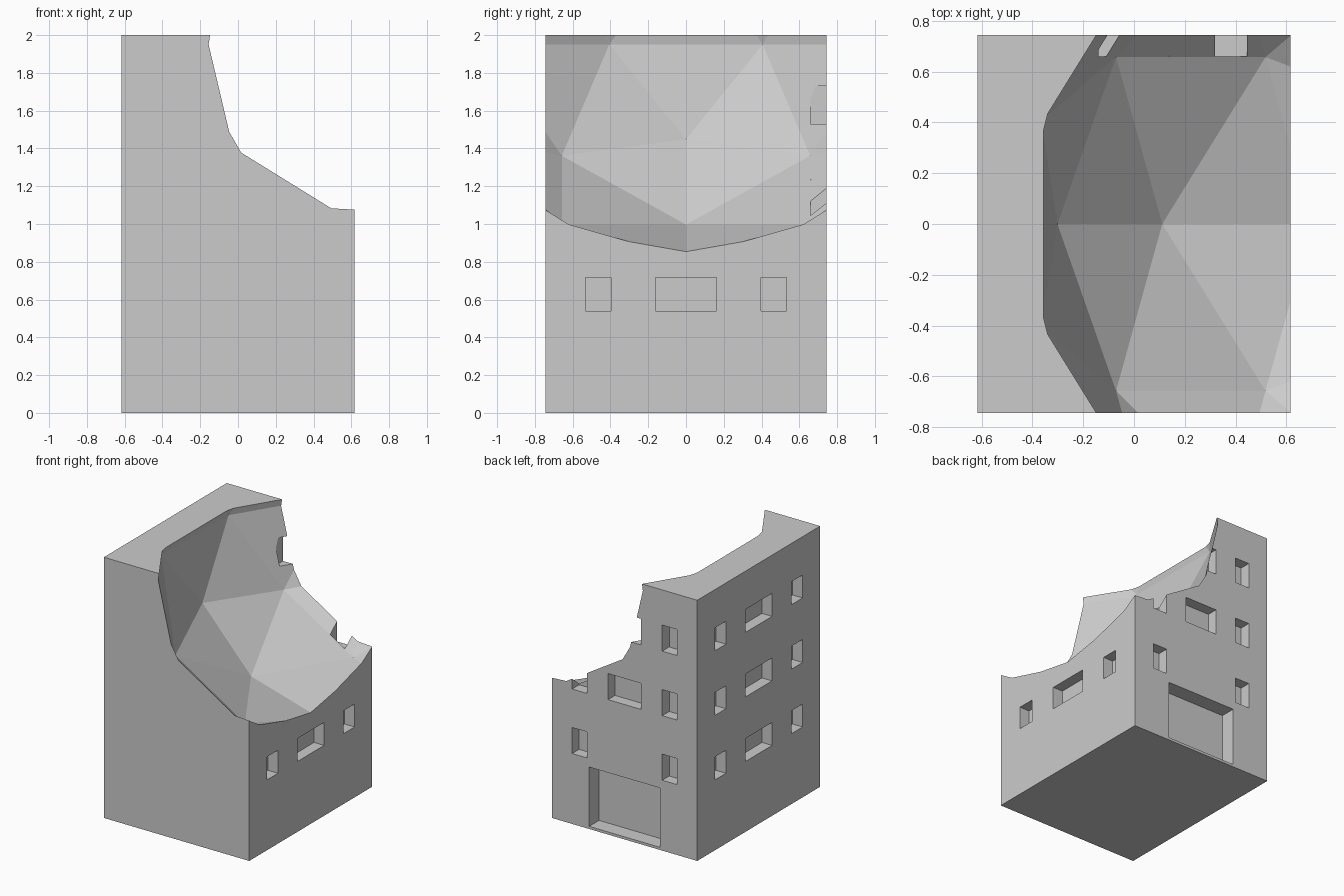
import bpy
import bmesh
from mathutils import Matrix, Vector

if "Cube" in bpy.data.objects:
    bpy.data.objects.remove(bpy.data.objects["Cube"])

HX, HY, H = 0.617, 0.745, 2.0


def add_box(bm, lo, hi):
    lo, hi = Vector(lo), Vector(hi)
    m = Matrix.Translation((lo + hi) / 2) @ Matrix.Diagonal((*(hi - lo), 1))
    bmesh.ops.create_cube(bm, size=1, matrix=m)


def make(name, bm):
    me = bpy.data.meshes.new(name)
    bm.to_mesh(me)
    bm.free()
    ob = bpy.data.objects.new(name, me)
    bpy.context.collection.objects.link(ob)
    return ob


def cut(target, cutter):
    cutter.hide_render = True
    cutter.hide_viewport = True
    mod = target.modifiers.new(cutter.name, 'BOOLEAN')
    mod.operation = 'DIFFERENCE'
    mod.solver = 'EXACT'
    mod.object = cutter


# building block
bm = bmesh.new()
add_box(bm, (-HX, -HY, 0), (HX, HY, H))
building = make("ruined_building", bm)

# window and door recesses
bm = bmesh.new()
D, OUT = 0.085, 0.1
side_cols = [(-0.532, -0.397), (-0.162, 0.162), (0.397, 0.532)]
back_cols = [(-0.445, -0.32), (-0.14, 0.14), (0.32, 0.445)]
for row in range(3):
    z = 0.54 + 0.495 * row
    for a, b in side_cols:
        add_box(bm, (-HX - OUT, a, z), (-HX + D, b, z + 0.176))
        if row == 0:
            add_box(bm, (HX - D, a, z), (HX + OUT, b, z + 0.176))
    for i, (a, b) in enumerate(back_cols):
        if row == 0 and i == 1:
            continue
        add_box(bm, (a, HY - D, z), (b, HY + OUT, z + 0.2))
add_box(bm, (-0.3, HY - 0.12, 0.02), (0.3, HY + OUT, 0.475))
openings = make("openings_cutter", bm)
cut(building, openings)

# faceted bite out of the upper right side
bm = bmesh.new()
bmesh.ops.create_icosphere(
    bm, subdivisions=2, radius=1,
    matrix=Matrix.Translation((0.70, 0, 1.95)) @ Matrix.Diagonal((1.12, 1.315, 1.12, 1)))
crater = make("crater_cutter", bm)
cut(building, crater)

# bake the cuts and remove the helpers
bpy.context.view_layer.update()
dg = bpy.context.evaluated_depsgraph_get()
mesh = bpy.data.meshes.new_from_object(building.evaluated_get(dg))
building.modifiers.clear()
building.data = mesh
for ob in (openings, crater):
    bpy.data.objects.remove(ob)
